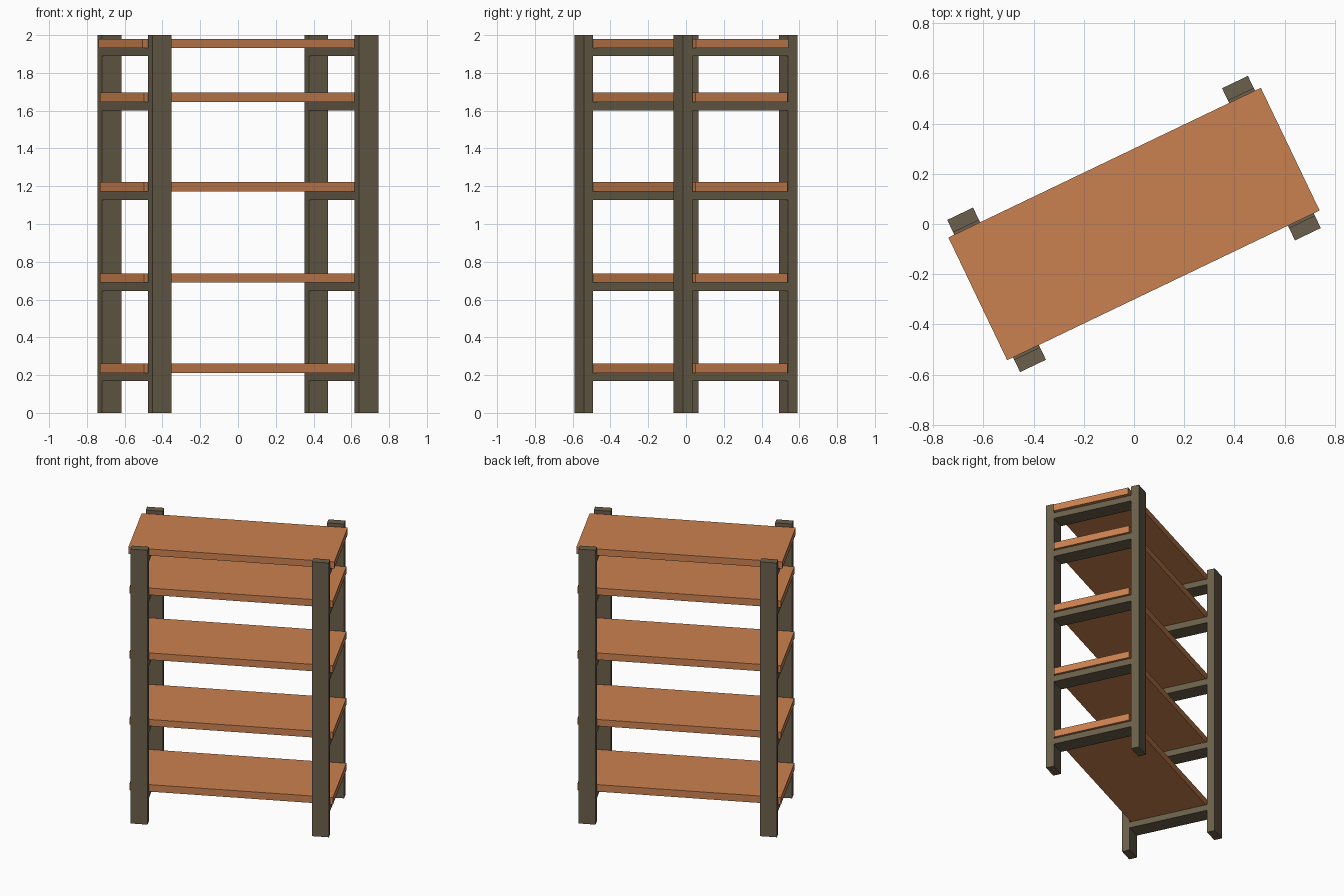
import bpy, bmesh, math
from mathutils import Matrix

if "Cube" in bpy.data.objects:
    bpy.data.objects.remove(bpy.data.objects["Cube"])

ROT = Matrix.Rotation(math.radians(25.6), 4, 'Z')  # whole shelving unit is turned


def material(name, rgb):
    m = bpy.data.materials.new(name)
    m.diffuse_color = (*rgb, 1)
    m.use_nodes = True
    m.node_tree.nodes["Principled BSDF"].inputs["Base Color"].default_value = m.diffuse_color
    return m


ORANGE = material("orange_wood", (0.60, 0.22, 0.08))
BROWN = material("dark_brown_frame", (0.145, 0.115, 0.07))


def box(name, lo, hi, mat):
    bm = bmesh.new()
    bmesh.ops.create_cube(bm, size=1)
    for v in bm.verts:
        v.co = [hi[i] if v.co[i] > 0 else lo[i] for i in range(3)]
    bm.transform(ROT)
    me = bpy.data.meshes.new(name)
    bm.to_mesh(me)
    bm.free()
    me.materials.append(mat)
    ob = bpy.data.objects.new(name, me)
    bpy.context.collection.objects.link(ob)


def span(side, a, b):
    return sorted((side * a, side * b))


U0, U1 = 0.55, 0.664    # post width along the shelf
V0, V1 = 0.281, 0.336   # post depth, outside the shelf edges

# four corner posts
for sx, xn in ((-1, "left"), (1, "right")):
    for sy, yn in ((-1, "front"), (1, "back")):
        x, y = span(sx, U0, U1), span(sy, V0, V1)
        box(f"{yn}_{xn}_post", (x[0], y[0], 0), (x[1], y[1], 2), BROWN)

# shelves, each resting on two cross rails: (rail bottom, shelf bottom, shelf top)
levels = [(0.168, 0.211, 0.262), (0.645, 0.689, 0.737), (1.127, 1.172, 1.222),
          (1.60, 1.645, 1.695), (1.89, 1.932, 1.98)]
for i, (r, b, t) in enumerate(levels, 1):
    u = 0.69 if i == 5 else 0.681
    box(f"shelf_{i}", (-u, -0.271, b), (u, 0.271, t), ORANGE)
    for sx, xn in ((-1, "left"), (1, "right")):
        x = span(sx, U0, U1)
        box(f"{xn}_rail_{i}", (x[0], -V0, r), (x[1], V0, b), BROWN)
